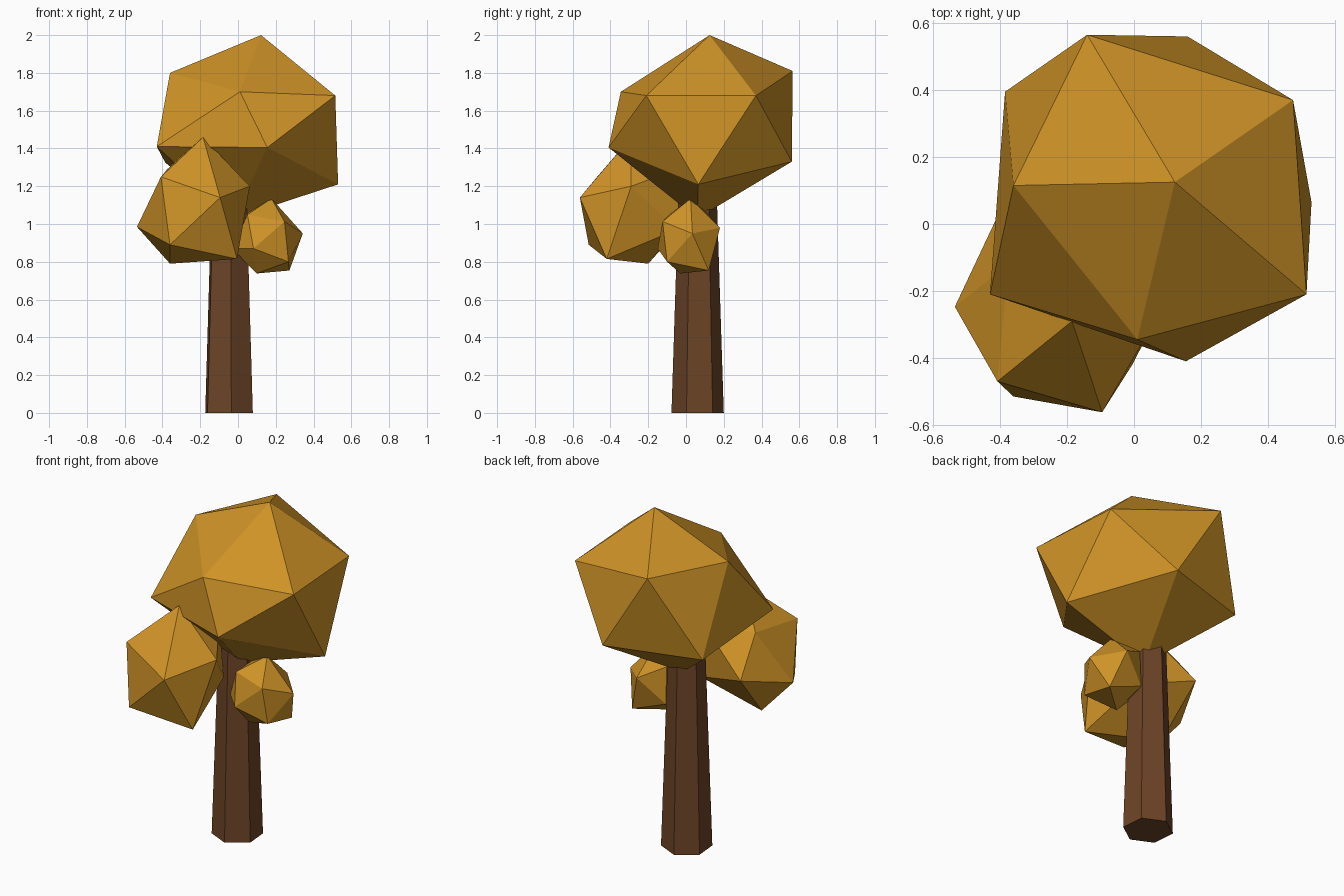
import bpy, bmesh, math


def material(name, rgb):
    m = bpy.data.materials.new(name)
    m.diffuse_color = (*rgb, 1)
    return m


def make_object(name, bm, mat):
    bmesh.ops.recalc_face_normals(bm, faces=bm.faces)
    mesh = bpy.data.meshes.new(name)
    bm.to_mesh(mesh)
    bm.free()
    mesh.materials.append(mat)
    ob = bpy.data.objects.new(name, mesh)
    bpy.context.collection.objects.link(ob)
    return ob


def leaf_clump(name, points, mat):
    """Irregular twenty-sided clump: the hull around twelve corners."""
    bm = bmesh.new()
    for p in points:
        bm.verts.new(p)
    bmesh.ops.convex_hull(bm, input=bm.verts)
    return make_object(name, bm, mat)


leaves = material("autumn_leaves", (0.62, 0.29, 0.02))
bark = material("brown_bark", (0.15, 0.058, 0.02))

# Trunk: tapered hexagonal post running up into the crown
bm = bmesh.new()
rings = []
for z, r in ((0, 0.139), (1.3, 0.097)):
    rings.append([bm.verts.new((-0.0475 + r * math.cos(math.radians(35 + 60 * i)),
                                0.0615 + r * math.sin(math.radians(35 + 60 * i)), z))
                  for i in range(6)])
for i in range(6):
    j = (i + 1) % 6
    bm.faces.new((rings[0][i], rings[0][j], rings[1][j], rings[1][i]))
for ring in rings:
    bm.faces.new(ring)
make_object("trunk", bm, bark)

# Each clump: top corner, upper five, lower five, bottom corner
leaf_clump("main_crown", [
    (0.122, 0.125, 2.0),
    (-0.36, 0.115, 1.80), (0.01, -0.345, 1.70), (0.515, -0.21, 1.68),
    (0.475, 0.37, 1.68), (-0.14, 0.565, 1.81),
    (-0.43, -0.21, 1.41), (0.155, -0.41, 1.405), (0.53, 0.065, 1.21),
    (0.16, 0.56, 1.33), (-0.385, 0.395, 1.325),
    (-0.02, 0.06, 1.03)], leaves)

leaf_clump("left_clump", [
    (-0.185, -0.29, 1.46),
    (-0.408, -0.47, 1.25), (-0.095, -0.562, 1.14), (0.062, -0.29, 1.20),
    (-0.11, -0.02, 1.30), (-0.375, -0.12, 1.29),
    (-0.535, -0.247, 0.985), (-0.36, -0.515, 0.89), (-0.005, -0.42, 0.815),
    (-0.06, -0.05, 0.97), (-0.395, 0.05, 1.07),
    (-0.36, -0.20, 0.79)], leaves)

leaf_clump("right_clump", [
    (0.177, 0.024, 1.135),
    (0.246, -0.124, 1.013), (0.343, 0.034, 0.95), (0.20, 0.18, 0.98),
    (0.05, 0.11, 1.06), (0.05, -0.09, 1.05),
    (0.082, -0.15, 0.87), (0.267, -0.10, 0.80), (0.272, 0.12, 0.754),
    (0.05, 0.12, 0.84), (-0.03, -0.03, 0.87),
    (0.098, -0.03, 0.738)], leaves)
